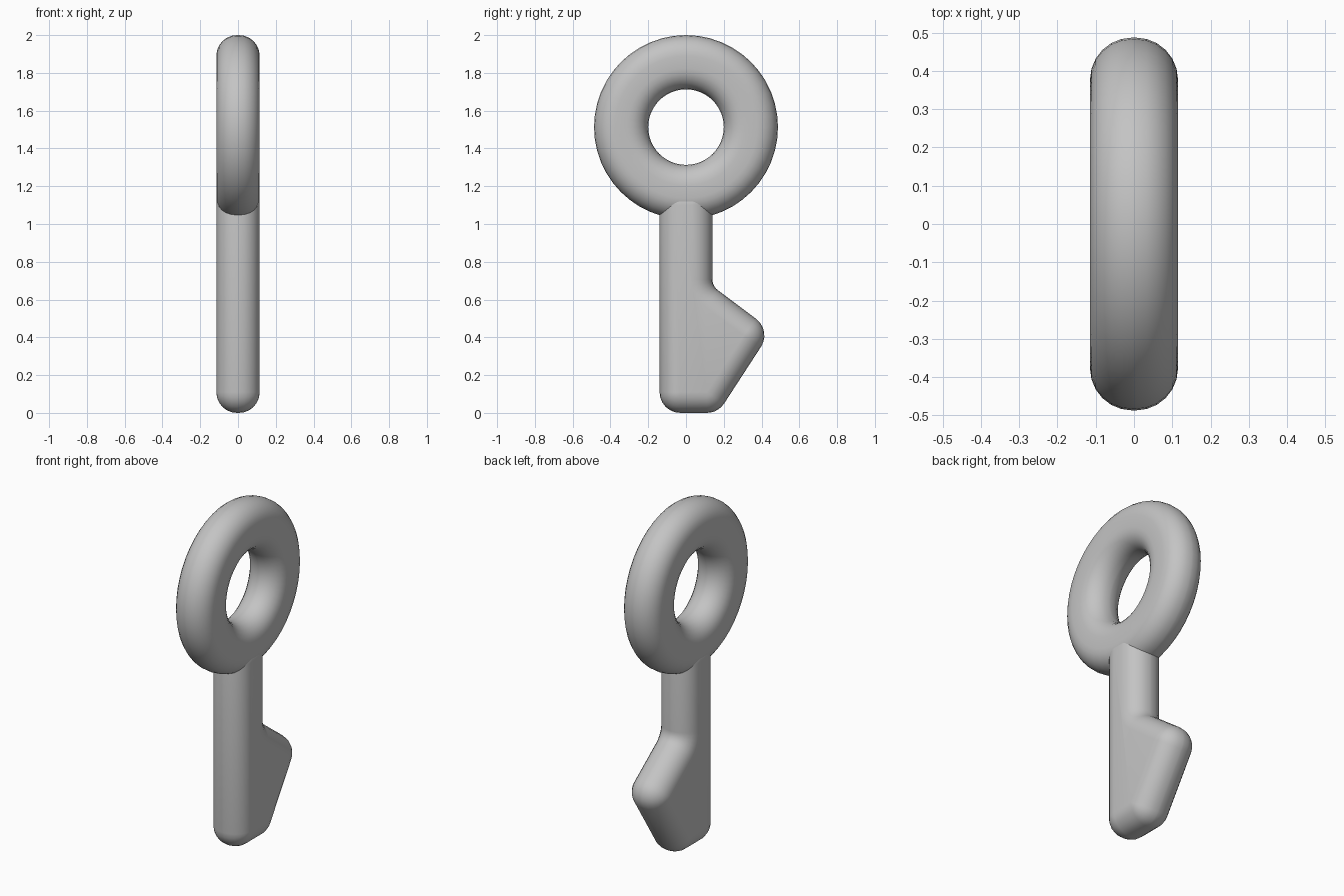
import bpy, bmesh, math

if "Cube" in bpy.data.objects:
    bpy.data.objects.remove(bpy.data.objects["Cube"])

R = 0.11     # edge rounding radius
X0 = 0.005   # half width of the flat middle slab
HALF = 6     # steps per half circle of the rounded edge (each quarter)

steel = bpy.data.materials.new("grey metal")
steel.diffuse_color = (0.55, 0.55, 0.55, 1)
steel.use_nodes = True
steel.node_tree.nodes["Principled BSDF"].inputs["Base Color"].default_value = steel.diffuse_color


def finish(bm, name):
    bmesh.ops.remove_doubles(bm, verts=bm.verts, dist=0.0005)
    bmesh.ops.recalc_face_normals(bm, faces=bm.faces)
    me = bpy.data.meshes.new(name)
    bm.to_mesh(me)
    bm.free()
    ob = bpy.data.objects.new(name, me)
    bpy.context.collection.objects.link(ob)
    me.materials.append(steel)
    bpy.ops.object.select_all(action='DESELECT')
    ob.select_set(True)
    bpy.context.view_layer.objects.active = ob
    bpy.ops.object.shade_smooth_by_angle(angle=math.radians(35))
    return ob


def edge_profile():
    """(outward offset, x) pairs from the left face round to the right face."""
    pts = []
    for side in (-1, 1):
        for i in range(HALF + 1):
            a = math.pi / 2 * i / HALF
            if side < 0:
                a = math.pi / 2 - a
            pts.append((R * math.cos(a), side * (X0 + R * math.sin(a))))
    return pts


def arc(cy, cz, a0, a1, n, rad=0.0):
    """Core points with outward normals; rad > 0 makes a concave fillet."""
    out = []
    for i in range(n + 1):
        a = math.radians(a0 + (a1 - a0) * i / n)
        c, s = math.cos(a), math.sin(a)
        out.append((cy - rad * c, cz - rad * s, c, s))
    return out


# Ring: rounded slot section swept round the x axis
bm = bmesh.new()
mid, half = 0.3435, 0.1435
section = []
for o, x in edge_profile():
    section.append((mid + half - R + o, x))
for o, x in reversed(edge_profile()):
    section.append((mid - half + R - o, x))
SEG = 48
rows = []
for i in range(SEG):
    a = 2 * math.pi * i / SEG
    rows.append([bm.verts.new((x, r * math.cos(a), 1.513 + r * math.sin(a)))
                 for r, x in section])
for i in range(SEG):
    a, b = rows[i], rows[(i + 1) % SEG]
    for j in range(len(section)):
        k = (j + 1) % len(section)
        bm.faces.new((a[j], a[k], b[k], b[j]))
finish(bm, "ring_handle")

# Shaft with tooth: core outline grown outward with a rounded edge
low = math.degrees(math.atan2(-0.195, 0.30))   # normal of the lower tooth edge
up = math.degrees(math.atan2(0.8, 0.6))        # normal of the upper tooth edge
outline = (arc(-0.03, 0.11, 180, 270, 6)
           + arc(0.11, 0.11, -90, low, 5)
           + arc(0.305, 0.41, low, up, 6)
           + arc(0.21, 0.706, up, 0, 5, 0.18)
           + arc(0.03, 1.10, 0, 90, 5)
           + arc(-0.03, 1.10, 90, 180, 5))
bm = bmesh.new()
rows = [[bm.verts.new((x, y + o * ny, z + o * nz)) for y, z, ny, nz in outline]
        for o, x in edge_profile()]
n = len(outline)
for a, b in zip(rows, rows[1:]):
    for j in range(n):
        k = (j + 1) % n
        bm.faces.new((a[j], a[k], b[k], b[j]))
bmesh.ops.remove_doubles(bm, verts=bm.verts, dist=0.0005)
# flat side faces
bmesh.ops.holes_fill(bm, edges=[e for e in bm.edges if e.is_boundary], sides=0)
finish(bm, "shaft_with_tooth")
